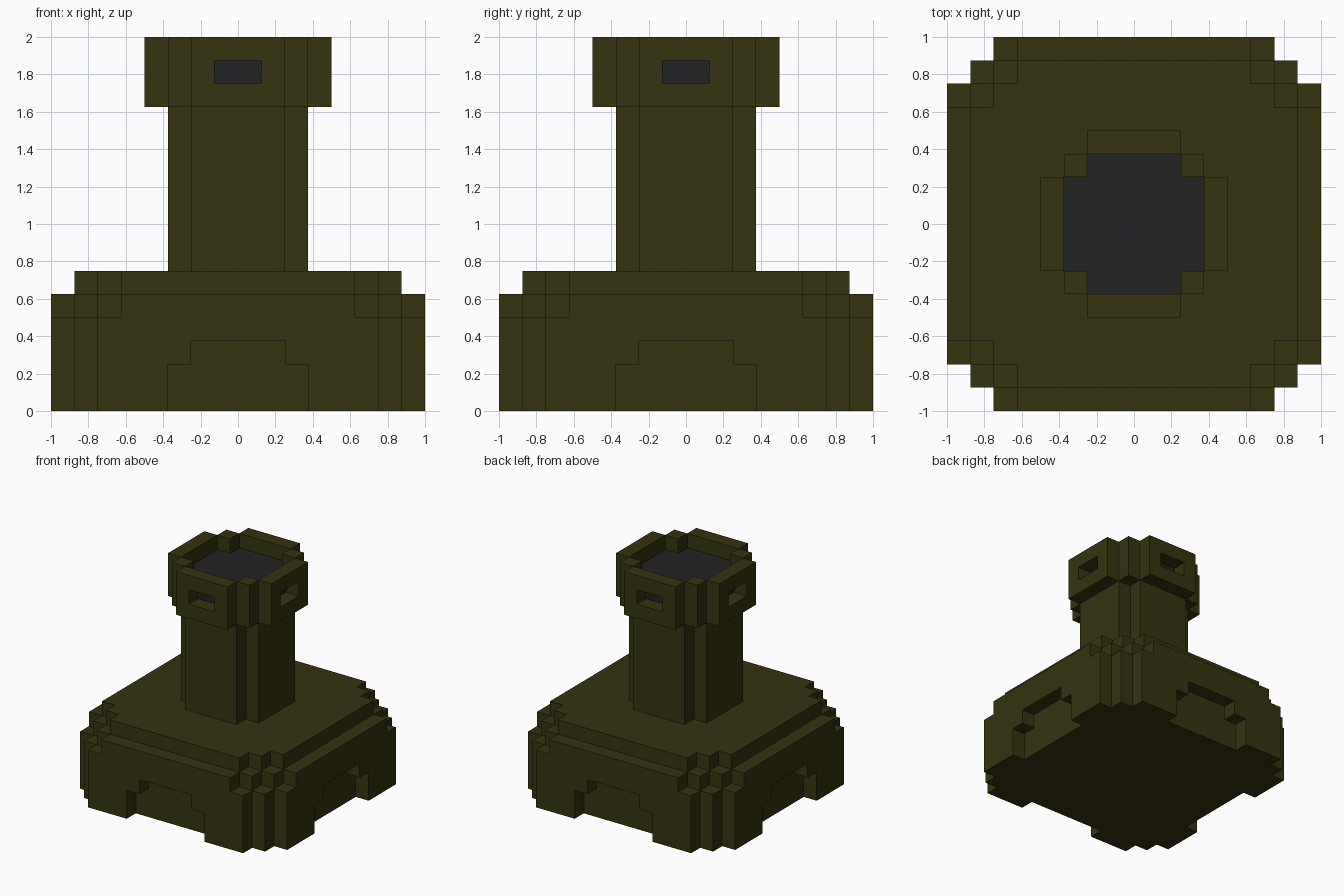
import bpy
import bmesh
from math import pi
from mathutils import Matrix

U = 0.125  # size of one block

cube = bpy.data.objects.get("Cube")
if cube:
    bpy.data.objects.remove(cube, do_unlink=True)


def material(name, rgb):
    mat = bpy.data.materials.new(name)
    mat.use_nodes = True
    mat.diffuse_color = (*rgb, 1)
    bsdf = next(n for n in mat.node_tree.nodes if n.type == 'BSDF_PRINCIPLED')
    bsdf.inputs["Base Color"].default_value = (*rgb, 1)
    bsdf.inputs["Roughness"].default_value = 0.9
    return mat


olive = material("dark olive", (0.035, 0.033, 0.0045))
charcoal = material("charcoal", (0.016, 0.016, 0.017))


def finish(name, bm, mat):
    bmesh.ops.recalc_face_normals(bm, faces=bm.faces)
    bm.transform(Matrix.Scale(U, 4))
    mesh = bpy.data.meshes.new(name)
    bm.to_mesh(mesh)
    bm.free()
    mesh.materials.append(mat)
    obj = bpy.data.objects.new(name, mesh)
    bpy.context.collection.objects.link(obj)
    return obj


def extrude(bm, direction):
    result = bmesh.ops.extrude_face_region(bm, geom=bm.faces[:])
    moved = [v for v in result["geom"] if isinstance(v, bmesh.types.BMVert)]
    bmesh.ops.translate(bm, vec=direction, verts=moved)


def slab(name, quarter, bottom, top, mat=olive):
    """Turn one corner of an outline through four quarters and extrude it."""
    outline = []
    for _ in range(4):
        outline += quarter
        quarter = [(-y, x) for x, y in quarter]
    bm = bmesh.new()
    bm.faces.new([bm.verts.new((x, y, bottom)) for x, y in outline])
    extrude(bm, (0, 0, top - bottom))
    return finish(name, bm, mat)


def corner(r, notch=None):
    """Stepped corner of radius r; notch is the half width of a side recess."""
    steps = [(r, r - 2), (r - 1, r - 2), (r - 1, r - 1), (r - 2, r - 1), (r - 2, r)]
    if notch:
        return [(r - 1, notch), (r, notch)] + steps + [(notch, r), (notch, r - 1)]
    return steps


def shrunk_corner(r):
    """Stepped corner cut one block deeper than the foot."""
    return [(r, r - 3), (r - 1, r - 3), (r - 1, r - 2), (r - 2, r - 2),
            (r - 2, r - 1), (r - 3, r - 1), (r - 3, r)]


# Broad base with a shallow arch in each side
slab("base_foot", corner(8, 3), 0, 2)
slab("base_arch_top", corner(8, 2), 2, 3)
slab("base_body", corner(8), 3, 4)
slab("base_shoulder", shrunk_corner(8), 4, 5)
slab("base_cap", [(7, 5), (6, 5), (6, 6), (5, 6), (5, 7)], 5, 6)

# Tower shaft and the dark core inside the lookout
post_outline = [(3, 2), (2, 2), (2, 3)]
slab("tower_shaft", post_outline, 6, 13)
slab("lookout_core", post_outline, 13, 15, charcoal)

# Lookout panels, each framing a small window
for i, side in enumerate(("front", "right_hand", "back", "left_hand")):
    bm = bmesh.new()
    outer = [bm.verts.new((x, -4, z)) for x, z in ((-2, 13), (2, 13), (2, 16), (-2, 16))]
    inner = [bm.verts.new((x, -4, z)) for x, z in ((-1, 14), (1, 14), (1, 15), (-1, 15))]
    for a in range(4):
        b = (a + 1) % 4
        bm.faces.new((outer[a], outer[b], inner[b], inner[a]))
    extrude(bm, (0, 1, 0))
    bm.transform(Matrix.Rotation(i * pi / 2, 4, 'Z'))
    finish("lookout_panel_" + side, bm, olive)

# Corner posts between the panels
for x in (-1, 1):
    for y in (-1, 1):
        bm = bmesh.new()
        place = Matrix.Translation((2.5 * x, 2.5 * y, 14.5)) @ Matrix.Diagonal((1, 1, 3, 1))
        bmesh.ops.create_cube(bm, size=1, matrix=place)
        finish("lookout_corner_post", bm, olive)
